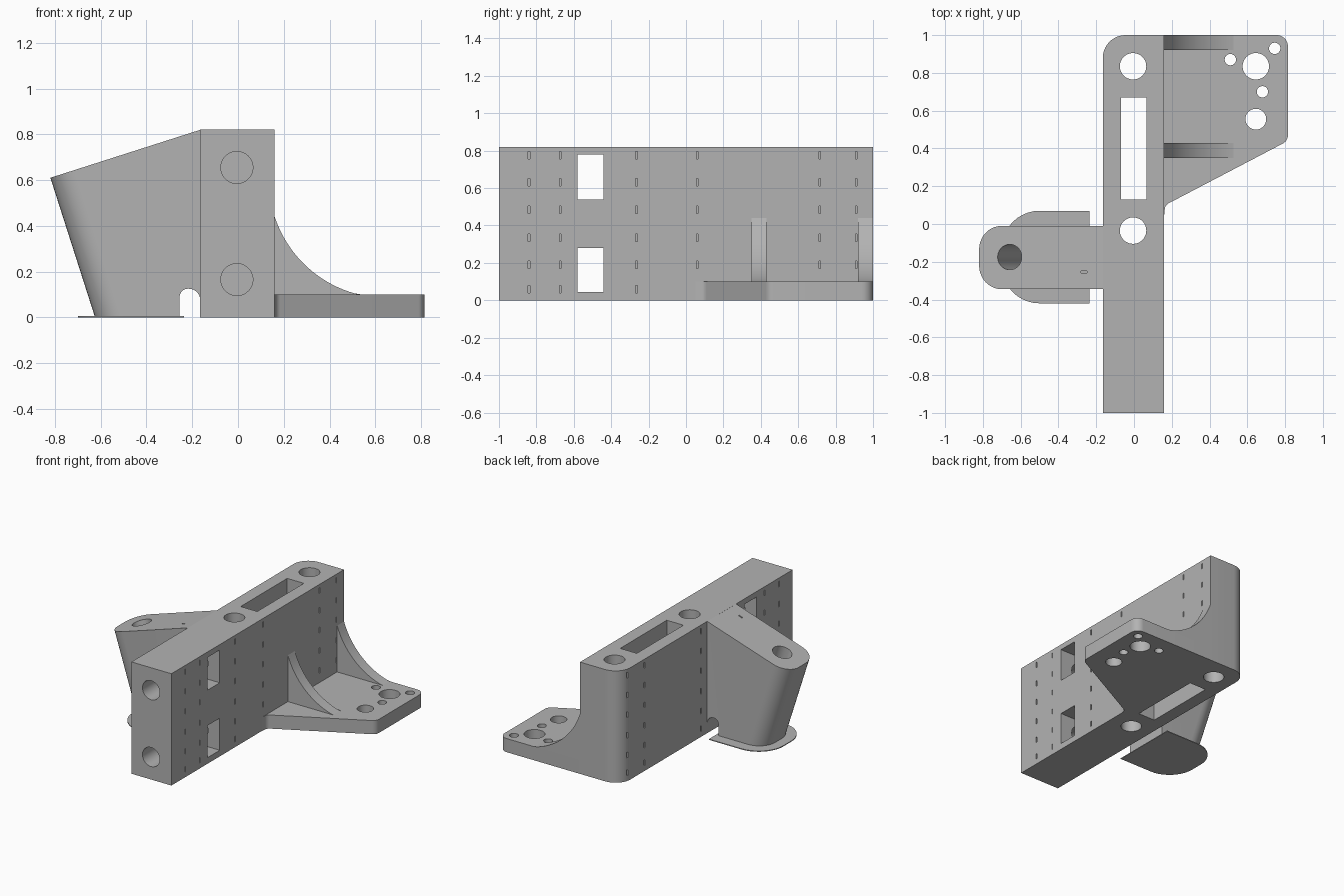
import bpy, bmesh
from math import cos, sin, pi, tan, atan
from mathutils import Vector, Matrix

if "Cube" in bpy.data.objects:
    bpy.data.objects.remove(bpy.data.objects["Cube"], do_unlink=True)

grey = bpy.data.materials.new("light grey plastic")
grey.use_nodes = True
grey.diffuse_color = (0.45, 0.45, 0.45, 1)
grey.node_tree.nodes["Principled BSDF"].inputs["Base Color"].default_value = (0.45, 0.45, 0.45, 1)

AXES = {"x": lambda a, b, h: (h, a, b),
        "y": lambda a, b, h: (a, h, b),
        "z": lambda a, b, h: (a, b, h)}


def rounded(corners, steps=10):
    """Outline from (a, b, radius) corners, with arcs at the rounded ones."""
    out = []
    for i, (a, b, r) in enumerate(corners):
        p = Vector((a, b))
        if r == 0:
            out.append(p)
            continue
        u = (Vector(corners[i - 1][:2]) - p).normalized()
        v = (Vector(corners[(i + 1) % len(corners)][:2]) - p).normalized()
        half = u.angle(v) / 2
        centre = p + (u + v).normalized() * (r / sin(half))
        s = p + u * (r / tan(half)) - centre
        e = p + v * (r / tan(half)) - centre
        sweep = s.angle_signed(e)
        for k in range(steps + 1):
            t = -sweep * k / steps
            out.append(centre + Matrix.Rotation(t, 2) @ s)
    return out


def rect(a0, b0, a1, b1):
    return [(a0, b0), (a1, b0), (a1, b1), (a0, b1)]


def circle(a, b, r, n=48):
    return [(a + r * cos(2 * pi * k / n), b + r * sin(2 * pi * k / n)) for k in range(n)]


def prism(name, shapes, lo, hi, axis="z", matrix=None):
    """Extrude one or several outlines between lo and hi along an axis."""
    bm = bmesh.new()
    for pts in shapes:
        low = [bm.verts.new(AXES[axis](p[0], p[1], lo)) for p in pts]
        top = [bm.verts.new(AXES[axis](p[0], p[1], hi)) for p in pts]
        bm.faces.new(low)
        bm.faces.new(top)
        for i in range(len(pts)):
            j = (i + 1) % len(pts)
            bm.faces.new((low[i], low[j], top[j], top[i]))
    if matrix:
        bm.transform(matrix)
    bmesh.ops.recalc_face_normals(bm, faces=bm.faces)
    mesh = bpy.data.meshes.new(name)
    bm.to_mesh(mesh)
    bm.free()
    mesh.materials.append(grey)
    ob = bpy.data.objects.new(name, mesh)
    bpy.context.collection.objects.link(ob)
    return ob


def boolean(ob, cutter, op="DIFFERENCE"):
    mod = ob.modifiers.new("cut", "BOOLEAN")
    mod.operation, mod.solver, mod.object = op, "EXACT", cutter
    bpy.context.view_layer.objects.active = ob
    bpy.ops.object.modifier_apply(modifier=mod.name)
    bpy.data.objects.remove(cutter, do_unlink=True)


def cut(ob, shapes, lo, hi, axis="z", matrix=None):
    boolean(ob, prism("cutter", shapes, lo, hi, axis, matrix))


L, R, H = -0.165, 0.16, 0.82

# Tall main block with one rounded back corner
block = prism("main_block", [rounded([(L, -1, 0), (R, -1, 0), (R, 1, 0), (L, 1, 0.12)])], 0, H)
cut(block, [circle(-0.005, 0.835, 0.07), circle(-0.005, -0.035, 0.07),
            rect(-0.07, 0.13, 0.065, 0.67)], -0.1, 1)
cut(block, [rect(-0.58, 0.045, -0.44, 0.28), rect(-0.58, 0.54, -0.44, 0.78)], -0.5, 0.5, "x")
cut(block, [circle(-0.005, 0.165, 0.07), circle(-0.005, 0.655, 0.07)], -1.1, -0.38, "y")

# Rows of narrow slits on both sides of the block
slits = [rect(y - 0.005, z - 0.02, y + 0.005, z + 0.02)
         for y in (-0.84, -0.672, -0.265, 0.06, 0.715, 0.91)
         for z in (0.06, 0.19, 0.335, 0.485, 0.63, 0.775)]
cut(block, slits, R - 0.06, R + 0.1, "x")
cut(block, slits, L - 0.1, L + 0.06, "x")

# Mounting plate with screw holes
plate = prism("mounting_plate", [rounded([
    (R, 1, 0), (R, 0.05, 0), (R + 0.005, 0.1, 0.04), (0.815, 0.44, 0.05), (0.815, 1, 0.06)])], 0, 0.1)
cut(plate, [circle(0.645, 0.835, 0.07), circle(0.645, 0.555, 0.055), circle(0.51, 0.87, 0.03),
            circle(0.745, 0.93, 0.03), circle(0.68, 0.7, 0.03)], -0.1, 0.2)

# Curved gussets between block and plate
start, end, steps = 1.1 * pi, 1.428 * pi, 20
curve = [(0.65 + 0.515 * cos(start + (end - start) * k / steps),
          0.6 + 0.515 * sin(start + (end - start) * k / steps)) for k in range(steps + 1)]
for name, y in (("front_gusset", 0.35), ("back_gusset", 0.92)):
    prism(name, [[(R, 0.1), (R, 0.44)] + curve[1:] + [(0.54, 0.1)]], y, y + 0.08, "y")

# Tilted arm, trimmed by the floor and the block
tilt = Matrix.Translation((-0.82, 0, 0.61)) @ Matrix.Rotation(-atan(0.32), 4, "Y")
arm = prism("tilted_arm", [rounded([
    (0, -0.345, 0.125), (1.2, -0.345, 0), (1.2, -0.01, 0), (0, -0.01, 0.125)])], -1.2, 0, "z", tilt)
boolean(arm, prism("trim", [rect(-1.2, -1, L, 1)], 0, 1.5), "INTERSECT")
cut(arm, [circle(0.17, -0.175, 0.067)], -0.9, 0.2, "z", tilt)
cut(arm, [rounded([(-0.255, -0.1, 0), (-0.255, 0.125, 0.035), (-0.165, 0.125, 0.05),
                   (-0.165, -0.1, 0)])], -1, 1, "y")
cut(arm, [rect(-0.28, -0.26, -0.25, -0.25)], 0.7, 1)

# Thin flat foot under the arm
prism("thin_foot", [rounded([
    (-0.7, -0.42, 0.2), (-0.235, -0.42, 0), (-0.235, 0.07, 0), (-0.7, 0.07, 0.2)])], 0, 0.006)

# Smooth curved walls, keep edges sharp
for ob in bpy.context.scene.objects:
    ob.select_set(ob.type == "MESH")
bpy.context.view_layer.objects.active = block
bpy.ops.object.shade_smooth_by_angle(angle=0.5)
